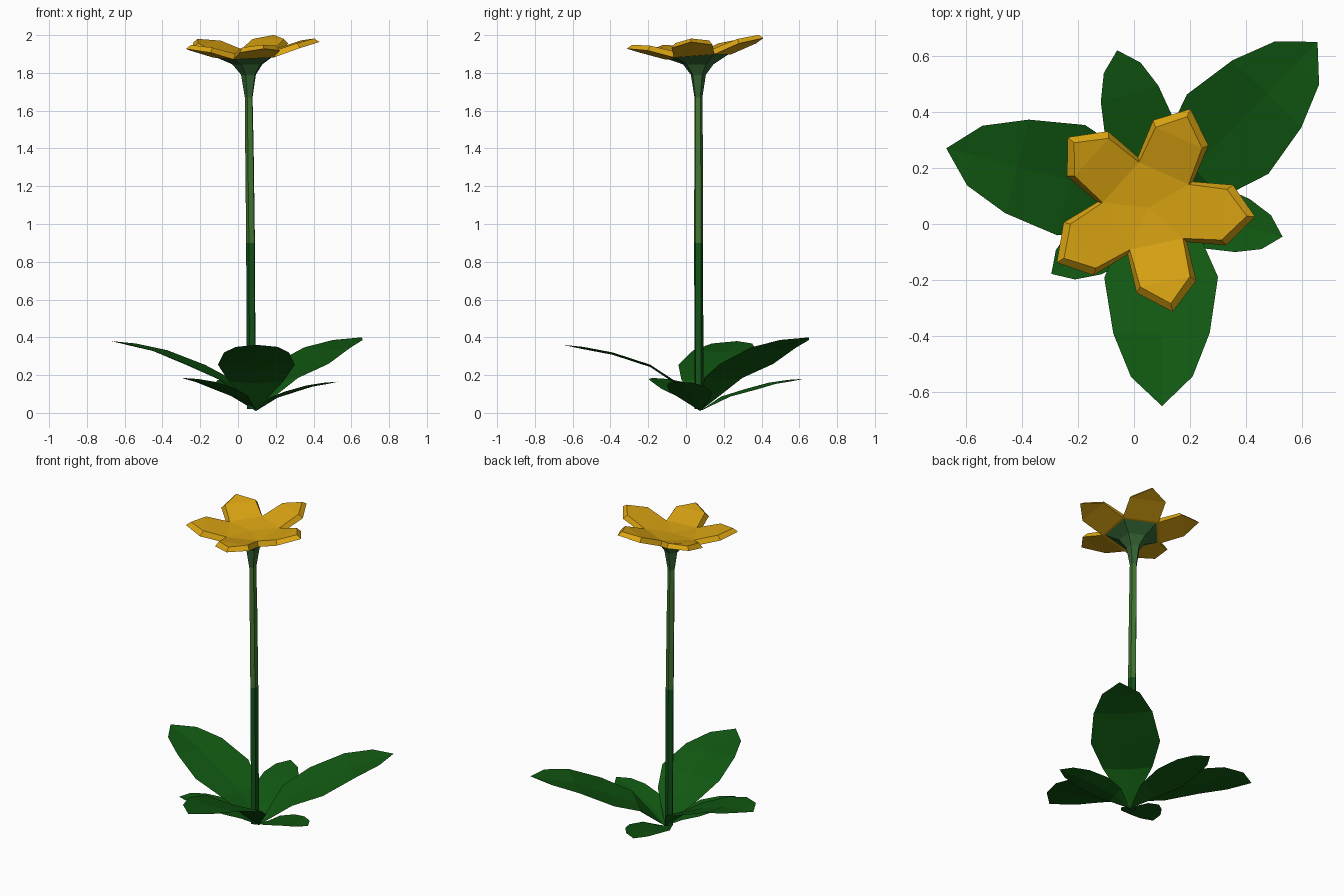
import bpy, bmesh, math
from mathutils import Vector

if "Cube" in bpy.data.objects:
    bpy.data.objects.remove(bpy.data.objects["Cube"])


def material(name, rgb):
    m = bpy.data.materials.new(name)
    m.diffuse_color = (*rgb, 1)
    m.use_nodes = True
    m.node_tree.nodes["Principled BSDF"].inputs["Base Color"].default_value = m.diffuse_color
    return m


LEAF = material("leaf green", (0.0056, 0.098, 0.006))
STEM_LOW = material("stem dark green", (0.006, 0.085, 0.010))
STEM_TOP = material("stem light green", (0.055, 0.18, 0.032))
CALYX = material("calyx green", (0.035, 0.13, 0.034))
PETAL = material("petal yellow", (0.70, 0.37, 0.006))


def finish(name, bm, mat):
    bmesh.ops.recalc_face_normals(bm, faces=bm.faces)
    me = bpy.data.meshes.new(name)
    bm.to_mesh(me)
    bm.free()
    me.materials.append(mat)
    ob = bpy.data.objects.new(name, me)
    bpy.context.collection.objects.link(ob)
    return ob


def tilt(x, y):
    # the blossom leans slightly
    return 0.035 * (x - 0.052) + 0.075 * (y - 0.059)


def tube(name, rings, mat, lean_last=False):
    # five-sided loft through rings of (x, y, z, radius)
    bm = bmesh.new()
    loops = []
    for n, (x, y, z, r) in enumerate(rings):
        loop = []
        for k in range(5):
            a = math.radians(30 + 72 * k)
            px, py = x + r * math.cos(a), y + r * math.sin(a)
            dz = tilt(px, py) if lean_last and n == len(rings) - 1 else 0
            loop.append(bm.verts.new((px, py, z + dz)))
        loops.append(loop)
    for a, b in zip(loops, loops[1:]):
        for k in range(5):
            j = (k + 1) % 5
            bm.faces.new((a[k], a[j], b[j], b[k]))
    bm.faces.new(loops[0])
    bm.faces.new(loops[-1])
    return finish(name, bm, mat)


# Stem in two colours, and flared calyx under the blossom
tube("lower_stem", [(0.072, 0.068, 0.02, 0.025), (0.068, 0.066, 0.9, 0.025)], STEM_LOW)
tube("upper_stem", [(0.068, 0.066, 0.9, 0.025), (0.062, 0.066, 1.4, 0.024),
                    (0.058, 0.065, 1.67, 0.022)], STEM_TOP)
tube("calyx", [(0.058, 0.065, 1.67, 0.022), (0.058, 0.064, 1.79, 0.042),
               (0.055, 0.062, 1.845, 0.085), (0.052, 0.059, 1.888, 0.172)], CALYX, True)


# Blossom: five petals on a shared centre, bevelled rim
def blossom():
    bm = bmesh.new()

    def point(r, deg, z):
        a = math.radians(deg)
        x, y = 0.052 + r * math.cos(a), 0.059 + r * math.sin(a)
        return bm.verts.new((x, y, z + tilt(x, y)))

    # (angle, outer radius, bottom z, top angle, top radius, top z)
    petal = [(0, 0.184, 1.886, 0, 0.165, 1.915),
             (16, 0.308, 1.932, 18, 0.285, 1.957),
             (37, 0.382, 1.953, 37, 0.352, 1.972),
             (57, 0.312, 1.932, 55, 0.287, 1.957)]
    low, top = [], []
    for k in range(5):
        base = 30 + 72 * k
        for a, r, z, ta, tr, tz in petal:
            low.append(point(r, base + a, z))
            top.append(point(tr, base + ta, tz))
    for ring, cz in ((low, 1.88), (top, 1.903)):
        c = point(0, 0, cz)
        for k in range(5):
            p = [ring[(4 * k + i) % 20] for i in range(5)]
            bm.faces.new((c, p[0], p[4]))
            bm.faces.new((p[0], p[1], p[3], p[4]))
            bm.faces.new((p[1], p[2], p[3]))
    for i in range(20):
        j = (i + 1) % 20
        bm.faces.new((low[i], low[j], top[j], top[i]))
    finish("blossom", bm, PETAL)


blossom()


# Leaves: arched blades with a slight fold on the midline
def leaf(name, tip, scale, rise):
    base = Vector((0.095, 0.075, 0.01))
    tip = Vector(tip)
    flat = Vector((tip.x - base.x, tip.y - base.y))
    length = flat.length
    d = flat.normalized()
    side = Vector((-d.y, d.x))
    wide = length - 0.46 * scale      # distance of the widest station
    stations = [(wide * 0.5, 0.145, 0.45), (wide, 0.203, rise),
                (length - 0.26 * scale, 0.172, rise + (1 - rise) * 0.62),
                (length - 0.105 * scale, 0.11, rise + (1 - rise) * 0.90)]
    bm = bmesh.new()
    prev = [bm.verts.new(base)]
    for s, w, h in stations:
        z = base.z + (tip.z - base.z) * h
        row = []
        for e in (-1, 0, 1):
            p = Vector((base.x, base.y)) + d * s + side * (e * w * scale)
            row.append(bm.verts.new((p.x, p.y, z - (0.012 * scale if e == 0 else 0))))
        if len(prev) == 1:
            bm.faces.new((prev[0], row[0], row[1]))
            bm.faces.new((prev[0], row[1], row[2]))
        else:
            for i in (0, 1):
                bm.faces.new((prev[i], row[i], row[i + 1], prev[i + 1]))
        prev = row
    t = bm.verts.new(tip)
    bm.faces.new((prev[0], t, prev[1]))
    bm.faces.new((prev[1], t, prev[2]))
    ob = finish(name, bm, LEAF)
    # always face upward
    if sum(p.normal.z for p in ob.data.polygons) < 0:
        ob.data.flip_normals()


leaf("large_leaf_front", (0.10, -0.65, 0.36), 1.0, 0.70)
leaf("large_leaf_back_right", (0.655, 0.65, 0.40), 1.0, 0.64)
leaf("large_leaf_left", (-0.67, 0.27, 0.38), 1.0, 0.66)
leaf("small_leaf_back", (-0.06, 0.62, 0.18), 0.62, 0.68)
leaf("small_leaf_right", (0.53, -0.045, 0.165), 0.57, 0.66)
leaf("small_leaf_left", (-0.295, -0.178, 0.185), 0.57, 0.68)
